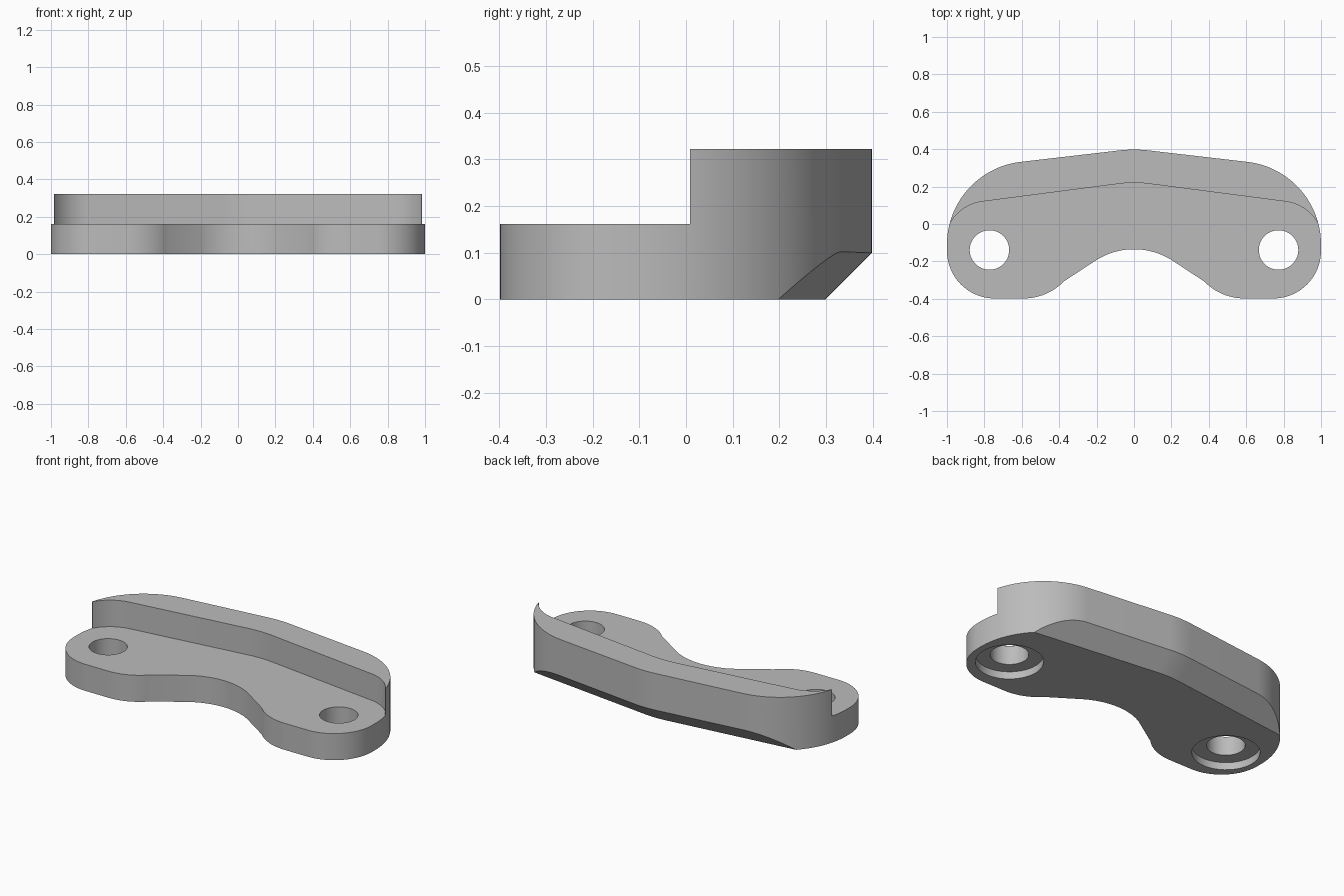
import bpy, bmesh
from math import sin, cos, radians
from mathutils import Vector

cube = bpy.data.objects.get("Cube")
if cube:
    bpy.data.objects.remove(cube, do_unlink=True)

grey = bpy.data.materials.new("plain grey")
grey.use_nodes = True
grey.diffuse_color = (0.5, 0.5, 0.5, 1)
grey.node_tree.nodes["Principled BSDF"].inputs["Base Color"].default_value = (0.5, 0.5, 0.5, 1)

BASE, TOP = 0.161, 0.322
SLOPE = 6.84          # tilt of the back edges, in degrees


def arc(cx, cy, r, start, end, steps=20):
    angles = [radians(start + (end - start) * i / steps) for i in range(steps + 1)]
    return [(cx + r * cos(a), cy + r * sin(a)) for a in angles]


def mirrored(half):
    """Path from right to left out of the half that starts on x = 0."""
    return [(-x, y) for x, y in reversed(half)] + [p for p in half if p[0] > 1e-5]


def prism(name, outline, z, move):
    bm = bmesh.new()
    face = bm.faces.new([bm.verts.new((x, y, z)) for x, y in outline])
    new = bmesh.ops.extrude_face_region(bm, geom=[face])["geom"]
    verts = [v for v in new if isinstance(v, bmesh.types.BMVert)]
    bmesh.ops.translate(bm, verts=verts, vec=Vector(move))
    bmesh.ops.recalc_face_normals(bm, faces=bm.faces)
    mesh = bpy.data.meshes.new(name)
    bm.to_mesh(mesh)
    bm.free()
    mesh.materials.append(grey)
    obj = bpy.data.objects.new(name, mesh)
    bpy.context.collection.objects.link(obj)
    return obj


# Curved bracket body: back edge, round end, foot, waist
half = arc(0, -0.252, 0.65, 90, 90 - SLOPE, 6)
half += arc(0.555, -0.11, 0.445, 90 - SLOPE, 0, 32)
half += arc(0.745, -0.143, 0.255, 0, -90)
half += arc(0.59, -0.098, 0.30, -90, -136, 12)
waist = arc(0, -0.515, 0.38, 59, 90, 12)
half += waist[:-1]
left = [(-x, y) for x, y in reversed(half[1:])]
body = prism("bracket_body", half + [waist[-1]] + left, 0, (0, 0, TOP))

# Step in front of the raised back lip
lip = arc(0, -0.43, 0.65, 90, 90 - SLOPE, 6)
lip += arc(0.781, -0.111, 0.233, 90 - SLOPE, 31, 16) + [(1.2, 0.009)]
step = prism("step_cutter", mirrored(lip) + [(1.2, -1), (-1.2, -1)], BASE, (0, 0, 0.5))

# Slanted wedge under the back edge
edge = arc(0, -0.252, 0.65, 90, 90 - SLOPE, 6)
x, y = edge[-1]
edge.append((1.3, y - (1.3 - x) * sin(radians(SLOPE)) / cos(radians(SLOPE))))
path = [(x, y - 0.2) for x, y in mirrored(edge)]
wedge = prism("chamfer_cutter", path + [(1.3, 1), (-1.3, 1)], -0.1, (0, 0.4, 0.4))

# Screw holes with counterbores underneath
cutters = [step, wedge]
for side, sx in (("left", 1), ("right", -1)):
    for kind, r, height in (("hole", 0.1055, 0.6), ("counterbore", 0.187, 0.145)):
        ring = arc(sx * 0.773, -0.139, r, 0, 360, 48)[:-1]
        cutters.append(prism(f"{side}_{kind}_cutter", ring, -0.1, (0, 0, height)))

bpy.context.view_layer.objects.active = body
body.select_set(True)
for cutter in cutters:
    mod = body.modifiers.new(cutter.name, "BOOLEAN")
    mod.operation, mod.solver, mod.object = "DIFFERENCE", "EXACT", cutter
    bpy.ops.object.modifier_apply(modifier=mod.name)
    bpy.data.objects.remove(cutter, do_unlink=True)

bpy.ops.object.shade_smooth_by_angle(angle=radians(25))
